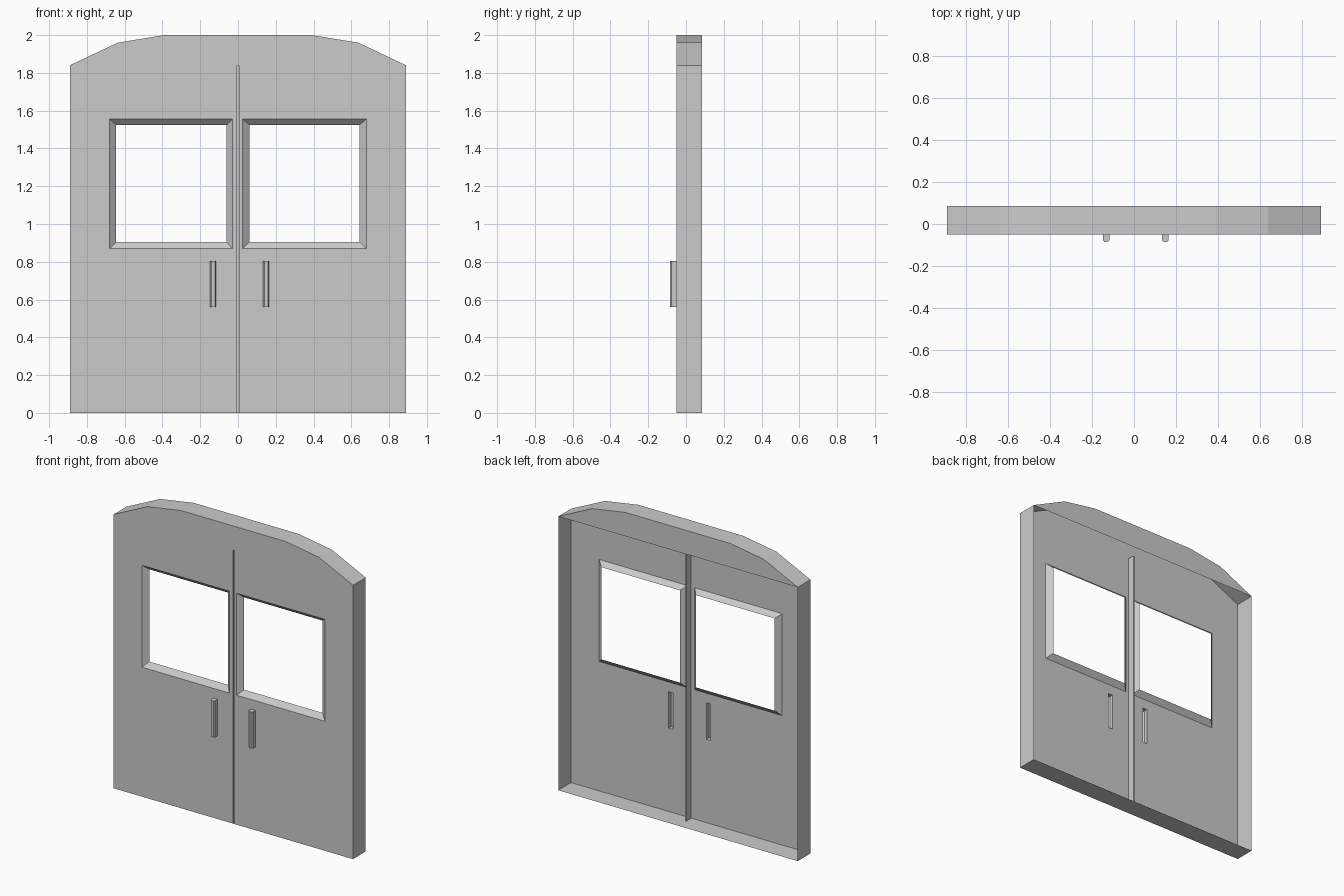
import bpy, bmesh

if "Cube" in bpy.data.objects:
    bpy.data.objects.remove(bpy.data.objects["Cube"])

FRONT, BACK = -0.05, 0.085
SPRING = 1.84                      # height where the arch starts


def make(name, bm):
    bmesh.ops.remove_doubles(bm, verts=bm.verts, dist=1e-5)
    mesh = bpy.data.meshes.new(name)
    bm.to_mesh(mesh)
    bm.free()
    ob = bpy.data.objects.new(name, mesh)
    bpy.context.collection.objects.link(ob)
    return ob


def rect(x0, x1, z0, z1):
    return [(x0, z0), (x1, z0), (x1, z1), (x0, z1)]


def ring(bm, pts, y):
    return [bm.verts.new((x, y, z)) for x, z in pts]


def bridge(bm, a, b, closed=True, flip=False):
    n = len(a)
    for i in range(n if closed else n - 1):
        j = (i + 1) % n
        q = [a[i], a[j], b[j], b[i]]
        bm.faces.new(q[::-1] if flip else q)


arch = [(0.89, SPRING), (0.637, 1.96), (0.39, 2.0),
        (-0.39, 2.0), (-0.637, 1.96), (-0.89, SPRING)]
outline = [(-0.89, 0), (0.89, 0)] + arch

windows = {
    "left": (rect(-0.68, -0.03, 0.87, 1.555), rect(-0.645, -0.06, 0.905, 1.525)),
    "right": (rect(0.025, 0.68, 0.87, 1.555), rect(0.06, 0.643, 0.905, 1.525)),
}
handles = {"left": -0.132, "right": 0.149}
HW, HZ0, HZ1 = 0.016, 0.56, 0.805
SEAM, SEAM_DEPTH = 0.004, 0.05

# Front panel: outline notched by the seam, with window and handle openings
notched = [(-0.89, 0), (-SEAM, 0), (-SEAM, SPRING), (SEAM, SPRING), (SEAM, 0), (0.89, 0)] + arch
loops = [notched] + [w[0] for w in windows.values()]
loops += [rect(x - HW, x + HW, HZ0, HZ1) for x in handles.values()]
bm = bmesh.new()
edges = []
for pts in loops:
    vs = ring(bm, pts, FRONT)
    edges += [bm.edges.new((vs[i], vs[(i + 1) % len(vs)])) for i in range(len(vs))]
bmesh.ops.triangle_fill(bm, edges=edges, use_beauty=True, normal=(0, -1, 0))
bm.normal_update()
bmesh.ops.reverse_faces(bm, faces=[f for f in bm.faces if f.normal.y > 0])
make("front_panel", bm)

# Outer rim running back from the panel
bm = bmesh.new()
bridge(bm, ring(bm, outline, FRONT), ring(bm, outline, BACK), flip=True)
make("outer_rim", bm)

# Back cover of the arch
bm = bmesh.new()
bm.faces.new(ring(bm, arch[::-1], BACK))
make("arch_back", bm)

# Recessed seam between the two doors
bm = bmesh.new()
path = [(SEAM, 0), (SEAM, SPRING), (-SEAM, SPRING), (-SEAM, 0)]
back = ring(bm, path, FRONT + SEAM_DEPTH)
bridge(bm, ring(bm, path, FRONT), back, closed=False)
bm.faces.new(back)
make("door_seam", bm)

# Sloped window frames
for side, (outer, inner) in windows.items():
    bm = bmesh.new()
    bridge(bm, ring(bm, outer, FRONT), ring(bm, inner, FRONT + 0.03))
    make(side + "_window_frame", bm)

# Hollow handles with chamfered fronts
for side, x in handles.items():
    prof = [(-HW, FRONT), (-HW, -0.076), (-0.009, -0.085),
            (0.009, -0.085), (HW, -0.076), (HW, FRONT)]
    bm = bmesh.new()
    low, high = ([bm.verts.new((x + px, py, z)) for px, py in prof] for z in (HZ0, HZ1))
    bridge(bm, low, high, closed=False)
    bm.faces.new(low[::-1])
    bm.faces.new(high)
    make(side + "_handle", bm)
